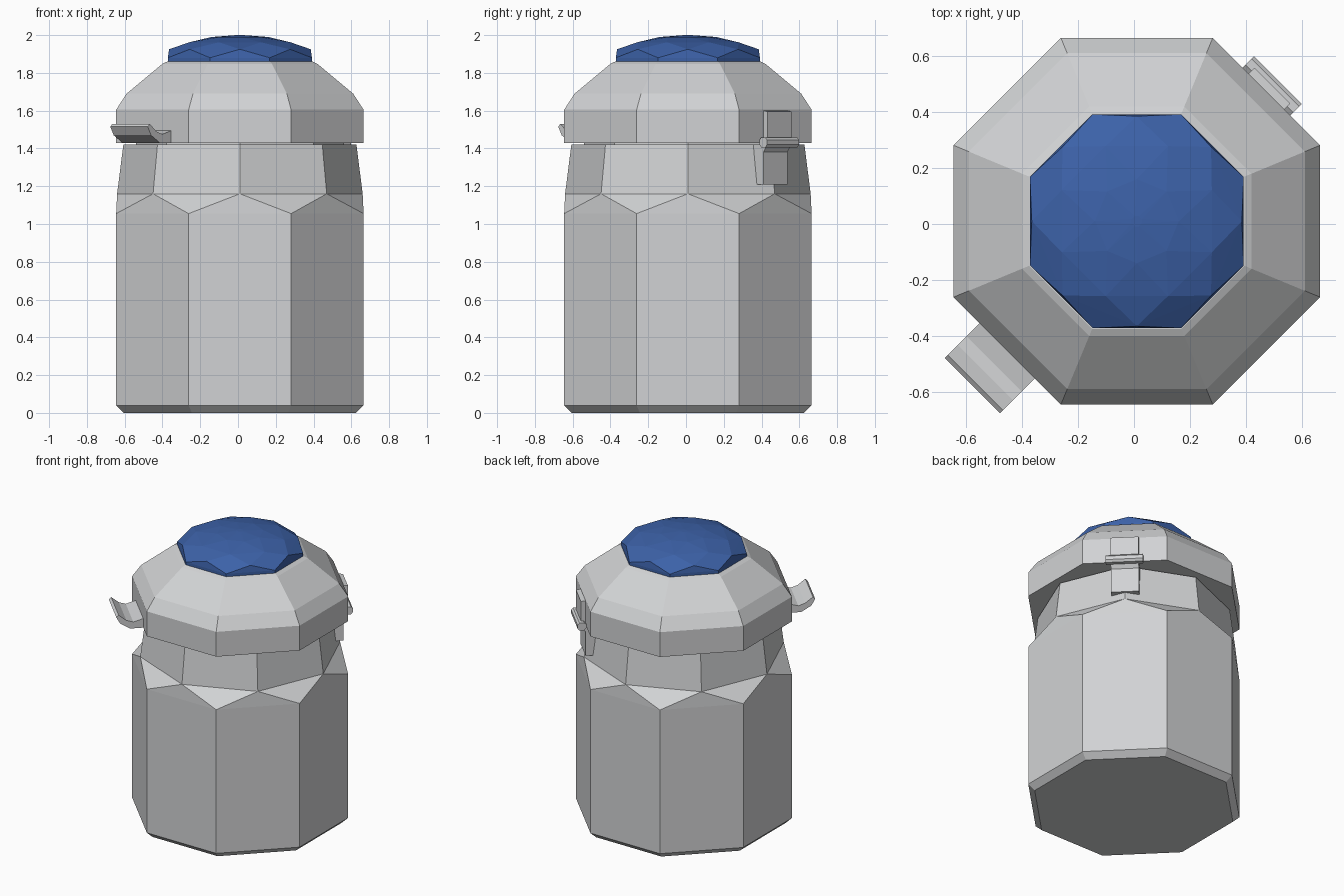
import bpy
import bmesh
import math
from mathutils import Matrix, Vector

if "Cube" in bpy.data.objects:
    bpy.data.objects.remove(bpy.data.objects["Cube"], do_unlink=True)

CENTRE = Vector((0.01, 0.01, 0))
SIDES = 8
TO_CORNER = 1 / math.cos(math.pi / SIDES)  # flat-side distance to corner radius


def material(name, colour):
    m = bpy.data.materials.new(name)
    m.use_nodes = True
    m.diffuse_color = colour
    bsdf = m.node_tree.nodes["Principled BSDF"]
    bsdf.inputs["Base Color"].default_value = colour
    bsdf.inputs["Roughness"].default_value = 0.6
    return m


grey = material("light grey", (0.64, 0.65, 0.66, 1))
blue = material("deep blue", (0.045, 0.12, 0.39, 1))


def finish(bm, name, mat):
    bmesh.ops.recalc_face_normals(bm, faces=bm.faces)
    mesh = bpy.data.meshes.new(name)
    bm.to_mesh(mesh)
    bm.free()
    mesh.materials.append(mat)
    obj = bpy.data.objects.new(name, mesh)
    obj.location = CENTRE
    bpy.context.collection.objects.link(obj)
    return obj


def stacked(name, rings, mat):
    """Stack octagon rings (corner radius, z, turn in side steps).
    Rings with equal turn join by quads; a half-step turn joins by triangles."""
    bm = bmesh.new()
    loops = []
    for r, z, turn in rings:
        angles = [(k + turn) * math.tau / SIDES for k in range(SIDES)]
        loops.append([bm.verts.new((r * math.cos(a), r * math.sin(a), z)) for a in angles])
    for i in range(len(rings) - 1):
        low, up = loops[i], loops[i + 1]
        for k in range(SIDES):
            n = (k + 1) % SIDES
            if rings[i][2] == rings[i + 1][2]:
                bm.faces.new((low[k], low[n], up[n], up[k]))
            else:
                bm.faces.new((low[k], low[n], up[k]))
                bm.faces.new((low[n], up[n], up[k]))
    bm.faces.new(loops[0])
    bm.faces.new(loops[-1])
    return finish(bm, name, mat)


def fitting(name, outline, width, degrees, mat):
    """Extrude a (distance, z) outline sideways and turn it around the jar."""
    bm = bmesh.new()
    sides = [[bm.verts.new((r, s * width / 2, z)) for r, z in outline] for s in (-1, 1)]
    count = len(outline)
    for k in range(count):
        n = (k + 1) % count
        bm.faces.new((sides[0][k], sides[0][n], sides[1][n], sides[1][k]))
    for side in sides:
        bm.faces.new(side)
    bm.transform(Matrix.Rotation(math.radians(degrees), 4, "Z"))
    return finish(bm, name, mat)


# Jar body, whose shoulder turns half a step into the neck
wide = 0.655 * TO_CORNER
stacked("jar_body", [
    (0.615 * TO_CORNER, 0, 0.5),
    (wide, 0.04, 0.5),
    (wide, 1.055, 0.5),
    (0.65, 1.16, 1),
    (0.617, 1.42, 1),
], grey)

# Domed lid and the plug below it
stacked("lid", [(d * TO_CORNER, z, 0.5) for d, z in (
    (0.655, 1.43), (0.655, 1.605), (0.6, 1.69), (0.41, 1.848), (0.385, 1.86))], grey)
stacked("lid_plug", [(0.55, 1.38, 1), (0.55, 1.44, 1)], grey)

# Faceted cap on the lid
stacked("lid_gem", [
    (0.413, 1.85, 0.5),
    (0.413, 1.88, 0.5),
    (0.375, 1.925, 1),
    (0.29, 1.962, 1.5),
    (0.15, 1.99, 2),
    (0.02, 2.0, 2.5),
], blue)

# Upturned opening tab at the front right
fitting("opening_tab", [
    (0.6, 1.43), (0.74, 1.43), (0.805, 1.47), (0.83, 1.515),
    (0.815, 1.53), (0.765, 1.49), (0.72, 1.475), (0.6, 1.51)], 0.28, 225, grey)

# Hinge at the back left
fitting("hinge_upper_plate", [
    (0.63, 1.44), (0.685, 1.44), (0.685, 1.595), (0.63, 1.605)], 0.18, 45, grey)
fitting("hinge_pin", [
    (0.655, 1.42), (0.67, 1.405), (0.7, 1.405), (0.712, 1.42),
    (0.712, 1.445), (0.7, 1.458), (0.67, 1.458), (0.655, 1.445)], 0.24, 45, grey)
fitting("hinge_lower_plate", [
    (0.56, 1.21), (0.655, 1.21), (0.655, 1.38), (0.685, 1.42), (0.56, 1.42)], 0.18, 45, grey)
